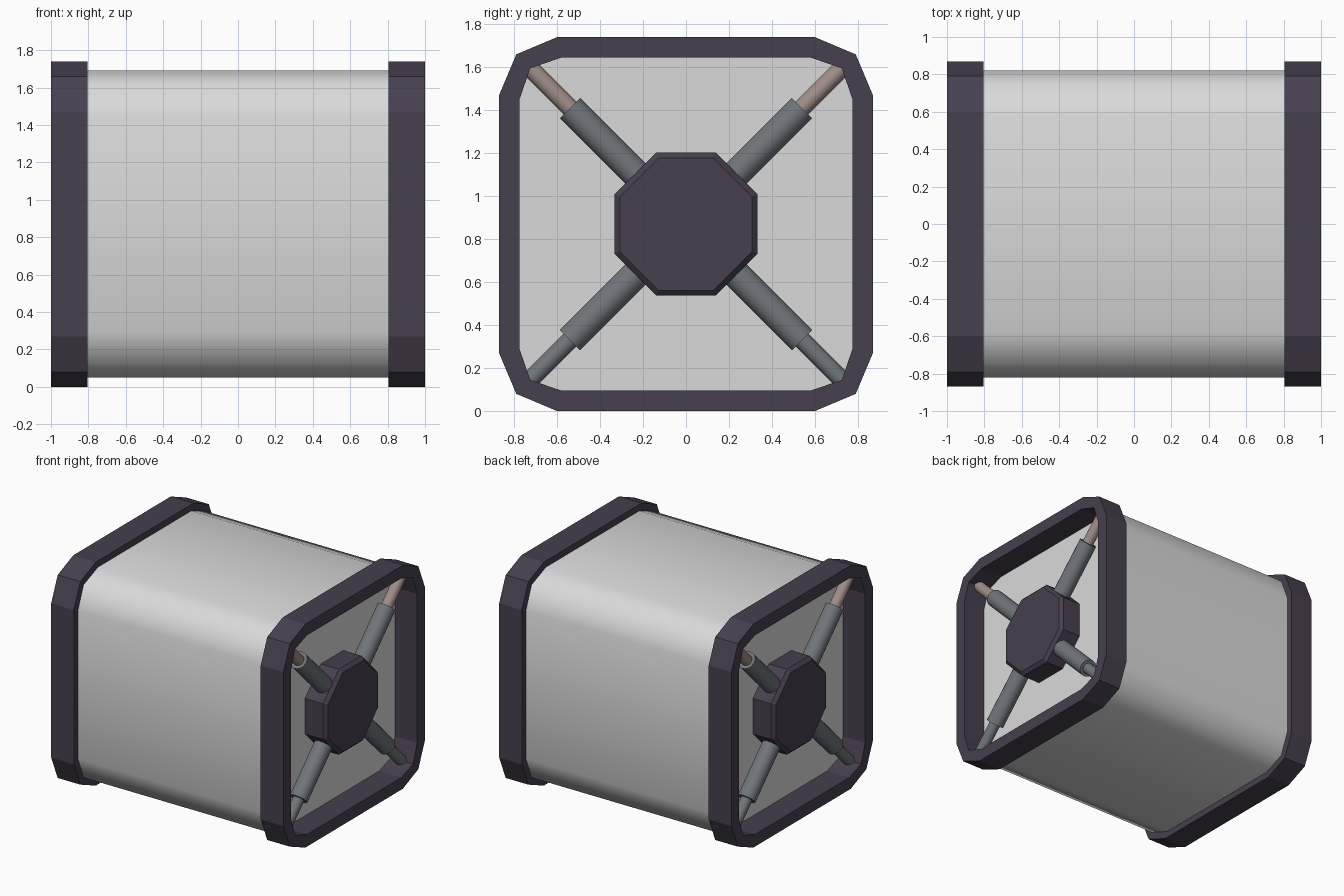
import bpy, bmesh, math
from mathutils import Vector

if "Cube" in bpy.data.objects:
    bpy.data.objects.remove(bpy.data.objects["Cube"])

CZ = 0.87  # height of the centre axis


def mat(name, rgb):
    m = bpy.data.materials.new(name)
    m.diffuse_color = (*rgb, 1)
    m.use_nodes = True
    m.node_tree.nodes["Principled BSDF"].inputs["Base Color"].default_value = m.diffuse_color
    return m


LIGHT = mat("light_grey", (0.70, 0.70, 0.70))
DARK = mat("dark_purple", (0.063, 0.050, 0.077))
STEEL = mat("steel_grey", (0.165, 0.18, 0.20))
PINK = mat("dusty_pink", (0.35, 0.27, 0.25))


def finish(bm, name, material, smooth=None):
    bmesh.ops.recalc_face_normals(bm, faces=bm.faces)
    me = bpy.data.meshes.new(name)
    bm.to_mesh(me)
    bm.free()
    ob = bpy.data.objects.new(name, me)
    bpy.context.collection.objects.link(ob)
    me.materials.append(material)
    if smooth:
        bpy.ops.object.select_all(action='DESELECT')
        ob.select_set(True)
        bpy.context.view_layer.objects.active = ob
        bpy.ops.object.shade_smooth_by_angle(angle=math.radians(smooth))
    return ob


def rounded_square(half, flat, corner):
    """Square with two-step corners, 12 points in (y, z)."""
    pts = []
    for k in range(4):
        c, s = round(math.cos(k * math.pi / 2)), round(math.sin(k * math.pi / 2))
        for y, z in ((half, flat), (corner, corner), (flat, half)):
            pts.append((c * y - s * z, s * y + c * z))
    return pts


def octagon(apothem):
    r = apothem / math.cos(math.pi / 8)
    return [(r * math.cos((i + .5) * math.pi / 4), r * math.sin((i + .5) * math.pi / 4))
            for i in range(8)]


def loft(name, sections, material, closed=False, smooth=None):
    """Join (x, profile) sections; cap the ends or close into a ring."""
    bm = bmesh.new()
    loops = [[bm.verts.new((x, y, z + CZ)) for y, z in p] for x, p in sections]
    n = len(loops[0])
    pairs = list(zip(loops, loops[1:]))
    if closed:
        pairs.append((loops[-1], loops[0]))
    else:
        bm.faces.new(loops[0])
        bm.faces.new(loops[-1])
    for a, b in pairs:
        for i in range(n):
            j = (i + 1) % n
            bm.faces.new((a[i], a[j], b[j], b[i]))
    return finish(bm, name, material, smooth)


def rod(name, a, b, radius, material):
    a, b = Vector(a), Vector(b)
    bm = bmesh.new()
    bmesh.ops.create_cone(bm, cap_ends=True, segments=20, radius1=radius,
                          radius2=radius, depth=(b - a).length)
    q = (b - a).to_track_quat('Z', 'Y')
    for v in bm.verts:
        v.co = q @ v.co + (a + b) / 2
    return finish(bm, name, material, 40)


# main body with soft corners and flat end panels
body = rounded_square(0.82, 0.575, 0.75)
loft("body", [(-0.81, body), (0.81, body)], LIGHT, smooth=60)

outer = rounded_square(0.87, 0.60, 0.79)
inner = rounded_square(0.775, 0.58, 0.725)
for s, side in ((1, "right"), (-1, "left")):
    # end frame
    loft(f"frame_{side}", [(s * 0.805, outer), (s * 1.0, outer),
                           (s * 1.0, inner), (s * 0.805, inner)], DARK, closed=True)
    # bevelled octagonal hub
    loft(f"hub_{side}", [(s * 0.80, octagon(0.333)), (s * 0.965, octagon(0.333)),
                         (s * 0.99, octagon(0.308))], DARK)
    # telescopic spokes, upper rods are pink
    for sy in (1, -1):
        for sz, level in ((1, "upper"), (-1, "lower")):
            def at(d):
                return (s * 0.90, sy * d, CZ + sz * d)
            tag = f"{level}_{side}_{'back' if sy > 0 else 'front'}"
            rod("sleeve_" + tag, at(0.18), at(0.54), 0.067, STEEL)
            rod("rod_" + tag, at(0.50), at(0.745), 0.042, PINK if sz > 0 else STEEL)
